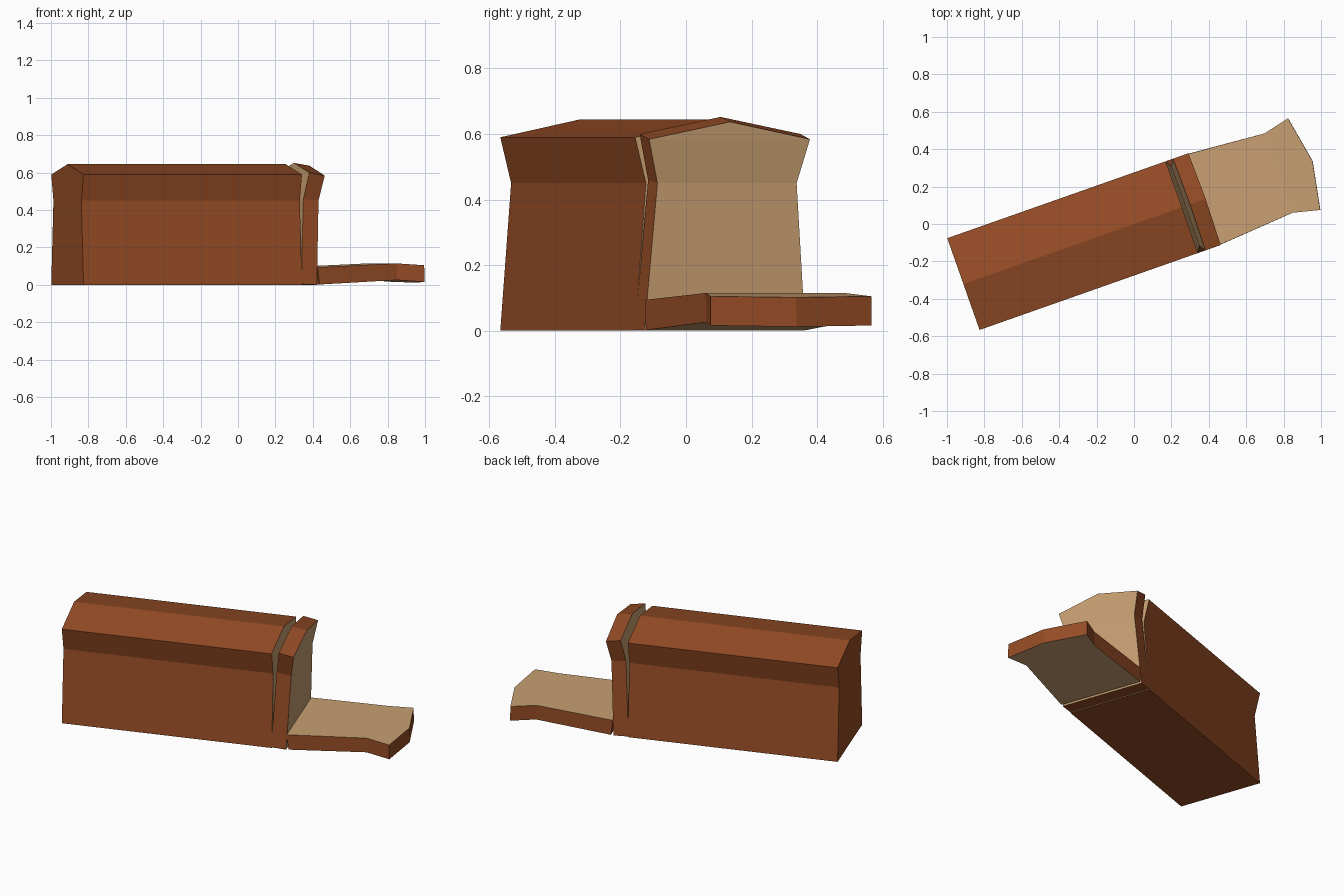
import bpy
import bmesh
import math

if "Cube" in bpy.data.objects:
    bpy.data.objects.remove(bpy.data.objects["Cube"])

ANGLE = math.radians(19.4)      # the whole loaf is turned in plan
HALF = [0.26, 0.225, 0.26]      # half widths at base, waist and shoulder


def material(name, rgb):
    m = bpy.data.materials.new(name)
    m.diffuse_color = (*rgb, 1)
    m.use_nodes = True
    m.node_tree.nodes["Principled BSDF"].inputs["Base Color"].default_value = m.diffuse_color
    return m


crust = material("crust brown", (0.305, 0.073, 0.019))
crumb = material("crumb tan", (0.578, 0.352, 0.168))


def bread(name, side_a, side_b, a_is_crumb=True):
    """Join two bread outlines. Each side lists (u, z) at base, waist, shoulder, peak."""
    bm = bmesh.new()
    rings = []
    for side in (side_a, side_b):
        left = [(u, -h, z) for (u, z), h in zip(side, HALF)]
        right = [(u, h, z) for (u, z), h in zip(side, HALF)]
        peak = (side[3][0], 0, side[3][1])
        rings.append([bm.verts.new(p) for p in left + [peak] + right[::-1]])
    a, b = rings
    # crust all round the outline
    for i in range(7):
        j = (i + 1) % 7
        bm.faces.new((a[i], a[j], b[j], b[i]))
    # cut faces, split at waist and shoulder because the slices bend
    for ring, is_crumb in ((a, a_is_crumb), (b, True)):
        for idx in ((0, 1, 5, 6), (1, 2, 4, 5), (2, 3, 4)):
            f = bm.faces.new([ring[i] for i in idx])
            f.material_index = int(is_crumb)
    bmesh.ops.recalc_face_normals(bm, faces=bm.faces)
    me = bpy.data.meshes.new(name)
    bm.to_mesh(me)
    bm.free()
    me.materials.append(crust)
    me.materials.append(crumb)
    ob = bpy.data.objects.new(name, me)
    ob.rotation_euler.z = ANGLE
    bpy.context.collection.objects.link(ob)
    return ob


# uncut loaf: far end is crust, cut end is crumb
heights = (0, 0.45, 0.59, 0.645)
bread("loaf", [(-0.967, z) for z in heights], [(0.271, z) for z in heights], False)

# leaning slice beside the cut end
bread("standing_slice",
      [(0.268, 0.004), (0.291, 0.46), (0.313, 0.60), (0.317, 0.652)],
      [(0.356, 0.0), (0.377, 0.45), (0.400, 0.584), (0.406, 0.637)])

# slice lying flat, slightly bent
bread("lying_slice",
      [(0.371, 0.002), (0.822, 0.026), (0.965, 0.016), (1.013, 0.012)],
      [(0.359, 0.094), (0.820, 0.115), (0.964, 0.105), (1.012, 0.102)])
